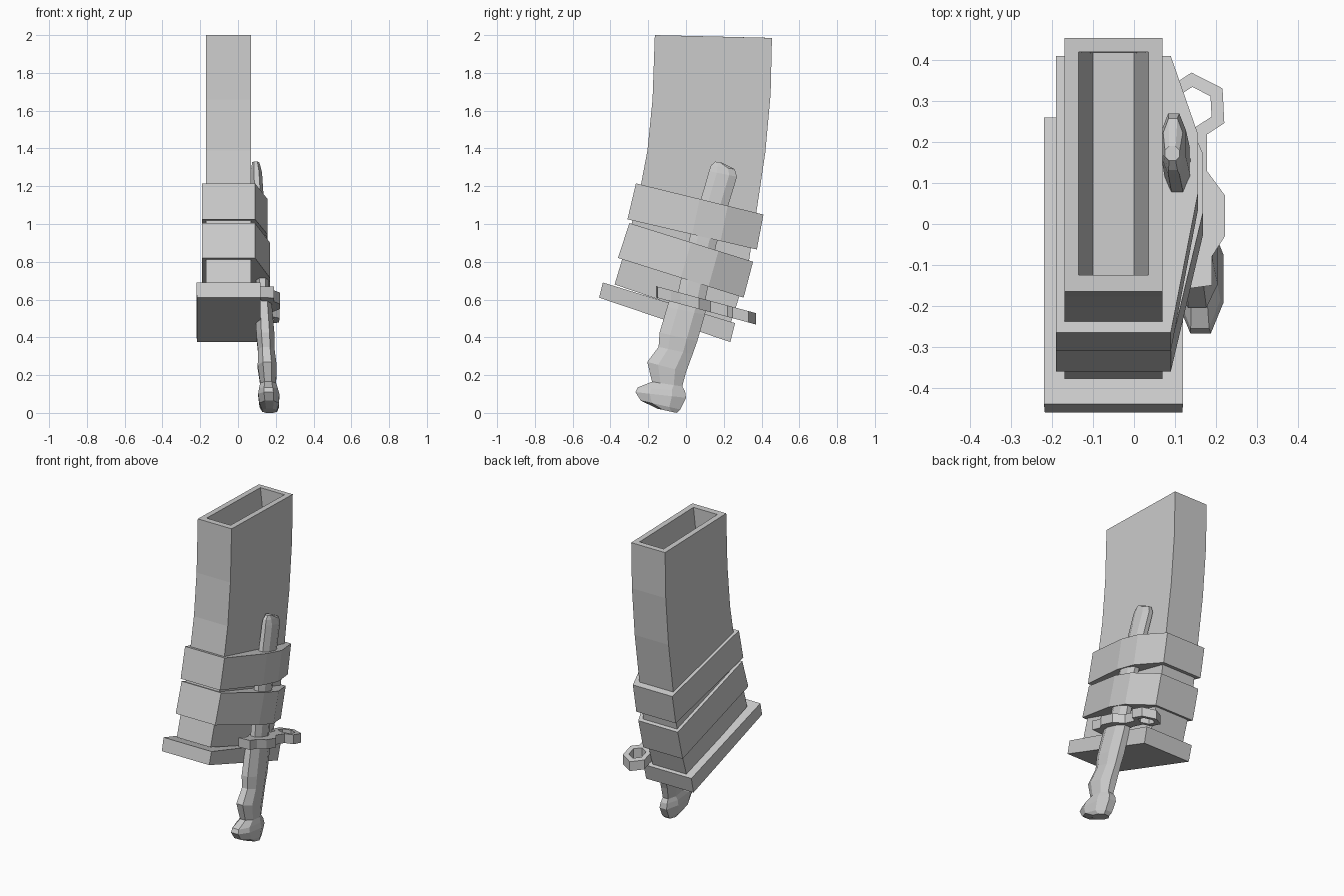
import bpy, bmesh
from math import sin, cos, radians

if "Cube" in bpy.data.objects:
    bpy.data.objects.remove(bpy.data.objects["Cube"])


def finish(name, bm):
    bmesh.ops.recalc_face_normals(bm, faces=bm.faces)
    mesh = bpy.data.meshes.new(name)
    bm.to_mesh(mesh)
    bm.free()
    obj = bpy.data.objects.new(name, mesh)
    bpy.context.collection.objects.link(obj)
    return obj


def loft(name, shape, sections):
    """Sections are (front yz, back yz, centre x, half width); shape is (front-to-back, across)."""
    bm = bmesh.new()
    rings = []
    for (y0, z0), (y1, z1), cx, hx in sections:
        rings.append([bm.verts.new((cx + v * hx, y0 + u * (y1 - y0), z0 + u * (z1 - z0)))
                      for u, v in shape])
    n = len(shape)
    for a, b in zip(rings, rings[1:]):
        for i in range(n):
            j = (i + 1) % n
            bm.faces.new((a[i], a[j], b[j], b[i]))
    bm.faces.new(rings[0])
    bm.faces.new(rings[-1])
    return finish(name, bm)


BOX = [(0, -1), (0, 1), (1, 1), (1, -1)]
OCT = [(0, -.45), (0, .45), (.28, 1), (.72, 1), (1, .45), (1, -.45), (.72, -1), (.28, -1)]
MX = -.05  # magazine centre plane

# Curved magazine, open at the top with a tapering cavity
loft("magazine_body", BOX, [
    ((-.378, .68), (.235, .47), MX, .12),
    ((-.312, .90), (.325, .75), MX, .12),
    ((-.24, 1.20), (.373, 1.065), MX, .12),
    ((-.204, 1.39), (.42, 1.38), MX, .12),
    ((-.177, 1.66), (.448, 1.69), MX, .12),
    ((-.165, 2.0), (.455, 1.985), MX, .12),
    ((-.125, 1.999), (.42, 1.986), MX, .085),
    ((-.125, 1.70), (.418, 1.69), MX, .05)])

# Floor plate
loft("base_plate", BOX, [
    ((-.46, .61), (.235, .375), MX, .168),
    ((-.44, .69), (.26, .475), MX, .17)])


# Straps that wrap the magazine and bulge around the sheath
def strap(name, bulge, bottom, top):
    shape = [(0, -1), (0, 1), (.5, bulge), (.72, bulge), (1, 1), (1, -1)]
    loft(name, shape, [(*bottom, MX, .14), (*top, MX, .14)])


strap("upper_strap", 1.47, ((-.31, 1.025), (.375, .865)), ((-.265, 1.215), (.41, 1.05)))
strap("lower_strap", 1.56, ((-.36, .82), (.305, .61)), ((-.30, 1.005), (.355, .80)))


# Knife parts lean slightly in x with height
def knife(name, rows):
    loft(name, OCT, [(p, q, .168 - .056 * (p[1] + q[1]) / 2, h) for p, q, h in rows])


knife("knife_sheath", [
    ((-.05, .60), (.095, .56), .034),
    ((.02, .93), (.16, .89), .034),
    ((.122, 1.28), (.27, 1.25), .03),
    ((.132, 1.31), (.258, 1.29), .024),
    ((.155, 1.33), (.19, 1.325), .018)])

knife("knife_handle", [
    ((-.15, .022), (-.05, .0), .04),
    ((-.24, .065), (-.03, .018), .052),
    ((-.267, .11), (0, .08), .056),
    ((-.255, .135), (-.005, .115), .05),
    ((-.18, .165), (-.02, .14), .042),
    ((-.205, .27), (.0, .215), .05),
    ((-.145, .35), (.035, .31), .044),
    ((-.14, .425), (.06, .38), .048),
    ((-.10, .56), (.10, .52), .044),
    ((-.08, .62), (.11, .57), .04)])


# Crossguard plate and barrel ring lie in one tilted plane
def guard_z(y):
    return .598 - .27 * y


HALF = .03
bm = bmesh.new()
outline = [(.115, -.16), (.19, -.15), (.19, -.08), (.222, -.03), (.222, .07), (.178, .13),
           (.178, .225), (.115, .225), (.115, .13), (.10, .07), (.10, -.03), (.125, -.08)]
low = [bm.verts.new((x, y, guard_z(y) - HALF)) for x, y in outline]
face = bm.faces.new(low)
top = bmesh.ops.extrude_face_region(bm, geom=[face], use_keep_orig=True)["geom"]
bmesh.ops.translate(bm, vec=(0, 0, 2 * HALF),
                    verts=[v for v in top if isinstance(v, bmesh.types.BMVert)])
finish("crossguard", bm)

bm = bmesh.new()
rings = []
for k in range(6):
    a = radians(33 + 60 * k)
    ring = []
    for r, dz in ((.085, -HALF), (.085, HALF), (.05, HALF), (.05, -HALF)):
        y = .285 + r * sin(a)
        ring.append(bm.verts.new((.145 + r * cos(a), y, guard_z(y) + dz)))
    rings.append(ring)
for k in range(6):
    a, b = rings[k], rings[(k + 1) % 6]
    for i in range(4):
        j = (i + 1) % 4
        bm.faces.new((a[i], a[j], b[j], b[i]))
finish("barrel_ring", bm)
